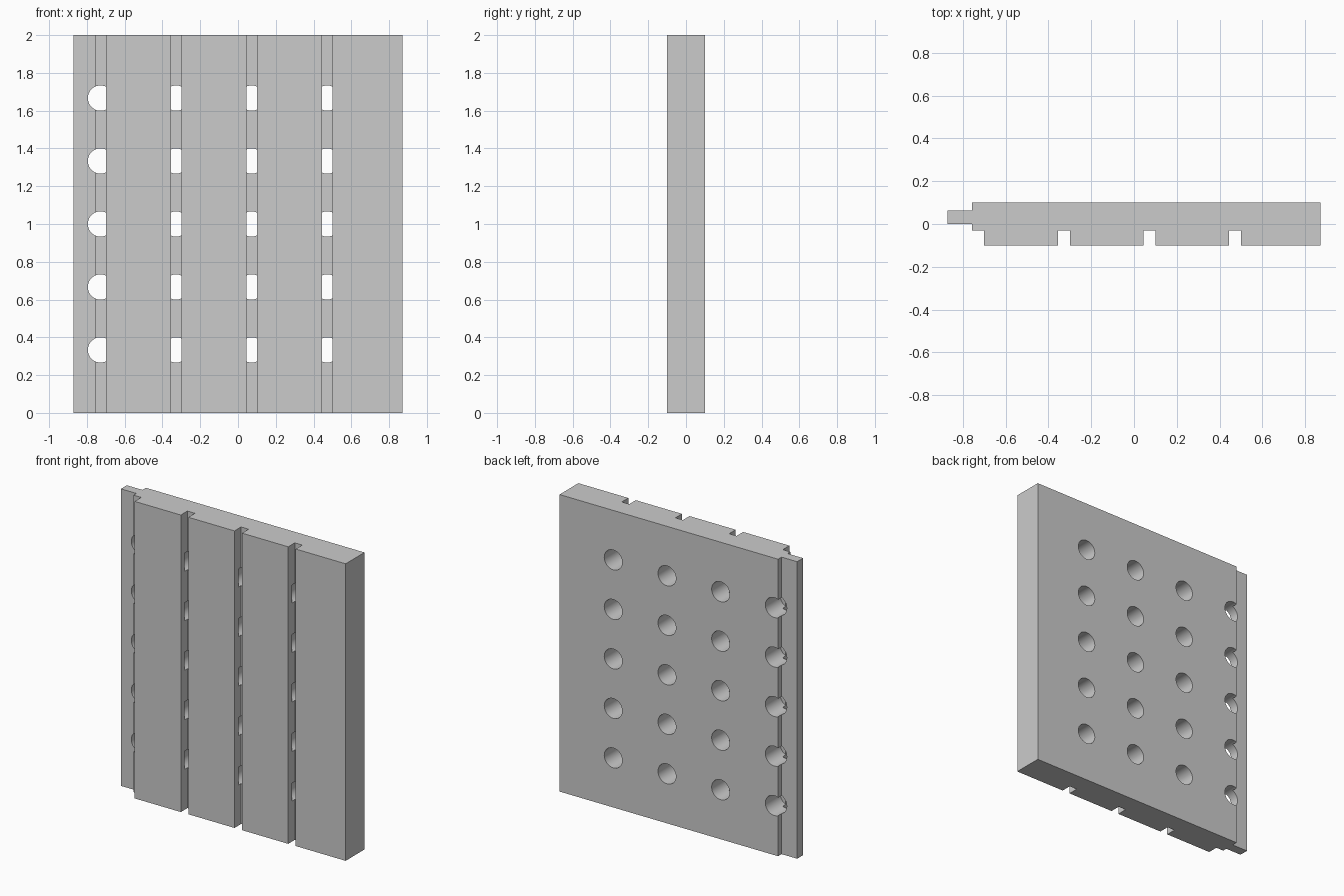
import bpy, bmesh, math
from mathutils import Matrix

if "Cube" in bpy.data.objects:
    bpy.data.objects.remove(bpy.data.objects["Cube"])

HALF_W, HALF_D, HEIGHT = 0.872, 0.1, 2.0
PITCH, GROOVE_W, GROOVE_Y = 0.4, 0.056, -0.03
GROOVE_ENDS = [-0.7 + PITCH * i for i in range(4)]   # right edge of each groove


def make_object(name, bm):
    bmesh.ops.recalc_face_normals(bm, faces=bm.faces)
    mesh = bpy.data.meshes.new(name)
    bm.to_mesh(mesh)
    bm.free()
    obj = bpy.data.objects.new(name, mesh)
    bpy.context.collection.objects.link(obj)
    return obj


# Panel cross-section: back face, side tongue, then the slatted front
left = GROOVE_ENDS[0] - GROOVE_W
profile = [(HALF_W, HALF_D), (left, HALF_D), (left, 0.063), (-HALF_W, 0.063),
           (-HALF_W, 0.0), (left, 0.0), (left, GROOVE_Y)]
for i, x in enumerate(GROOVE_ENDS):
    if i:
        profile += [(x - GROOVE_W, -HALF_D), (x - GROOVE_W, GROOVE_Y)]
    profile += [(x, GROOVE_Y), (x, -HALF_D)]
profile.append((HALF_W, -HALF_D))

bm = bmesh.new()
base = bm.faces.new([bm.verts.new((x, y, 0)) for x, y in profile])
top = bmesh.ops.extrude_face_region(bm, geom=[base])["geom"]
bmesh.ops.translate(bm, vec=(0, 0, HEIGHT),
                    verts=[v for v in top if isinstance(v, bmesh.types.BMVert)])
panel = make_object("slatted_panel", bm)

# Round holes drilled from the back, breaking into the grooves
HOLE_R, HOLE_BOTTOM, HOLE_TOP = 0.067, -0.06, 0.2
bm = bmesh.new()
for x in GROOVE_ENDS:
    for row in range(1, 6):
        place = (Matrix.Translation((x - GROOVE_W / 2, (HOLE_TOP + HOLE_BOTTOM) / 2, row * HEIGHT / 6))
                 @ Matrix.Rotation(math.pi / 2, 4, 'X'))
        bmesh.ops.create_cone(bm, cap_ends=True, segments=40, radius1=HOLE_R, radius2=HOLE_R,
                              depth=HOLE_TOP - HOLE_BOTTOM, matrix=place)
cutter = make_object("hole_cutter", bm)
cutter.hide_render = True

cut = panel.modifiers.new("holes", 'BOOLEAN')
cut.operation = 'DIFFERENCE'
cut.solver = 'EXACT'
cut.object = cutter
bpy.context.view_layer.objects.active = panel
panel.select_set(True)
bpy.ops.object.modifier_apply(modifier=cut.name)
bpy.data.objects.remove(cutter, do_unlink=True)

# Smooth hole walls, sharp panel edges
bpy.ops.object.shade_smooth_by_angle(angle=math.radians(30))
